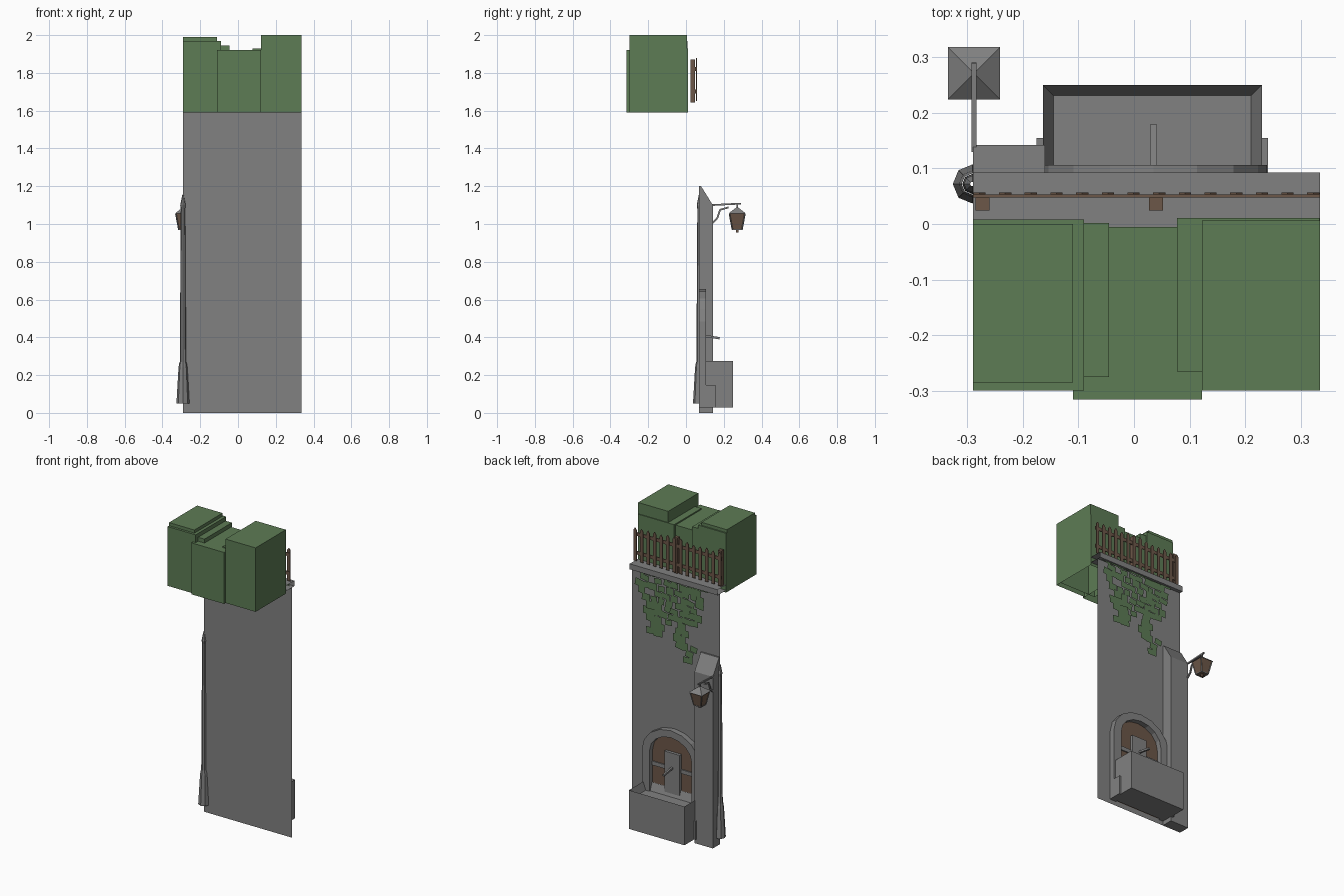
import bpy, bmesh, math, random
from mathutils import Vector, Matrix

if "Cube" in bpy.data.objects:
    bpy.data.objects.remove(bpy.data.objects["Cube"], do_unlink=True)
random.seed(4)


def material(name, color):
    m = bpy.data.materials.new(name)
    m.use_nodes = True
    m.diffuse_color = (*color, 1)
    m.node_tree.nodes["Principled BSDF"].inputs["Base Color"].default_value = (*color, 1)
    return m


STONE = material("grey stone", (0.22, 0.22, 0.22))
LEAF = material("leaf green", (0.11, 0.2, 0.09))
WOOD = material("brown wood", (0.15, 0.095, 0.065))


def finish(name, bm, mat):
    mesh = bpy.data.meshes.new(name)
    bm.to_mesh(mesh)
    bm.free()
    mesh.materials.append(mat)
    ob = bpy.data.objects.new(name, mesh)
    bpy.context.collection.objects.link(ob)
    return ob


def add_box(bm, x, y, z, open_bottom=False):
    verts = bmesh.ops.create_cube(bm, size=1)["verts"]
    for v in verts:
        v.co = [r[0] + (c + 0.5) * (r[1] - r[0]) for r, c in zip((x, y, z), v.co)]
    if open_bottom:
        low = [f for f in verts[0].link_faces if all(v.co.z < z[0] + 1e-5 for v in f.verts)]
        low += [f for v in verts[1:] for f in v.link_faces
                if f not in low and all(w.co.z < z[0] + 1e-5 for w in f.verts)]
        bmesh.ops.delete(bm, geom=list(set(low)), context="FACES_ONLY")


def boxes(name, mat, items, open_bottom=False):
    bm = bmesh.new()
    for item in items:
        add_box(bm, *item, open_bottom=open_bottom)
    return finish(name, bm, mat)


def sweep_x(name, mat, profile, x0, x1, caps=False):
    """Extrude a (y, z) profile along x."""
    bm = bmesh.new()
    a, b = ([bm.verts.new((x, y, z)) for y, z in profile] for x in (x0, x1))
    count = len(profile) if caps else len(profile) - 1
    for i in range(count):
        j = (i + 1) % len(profile)
        bm.faces.new((a[i], a[j], b[j], b[i]))
    if caps:
        bm.faces.new(a)
        bm.faces.new(b)
    bmesh.ops.recalc_face_normals(bm, faces=bm.faces)
    return finish(name, bm, mat)


def tube(name, mat, center, rings, sides=8, turn=0.0):
    """Open loft through (radius, z) rings."""
    bm = bmesh.new()
    loops = []
    for r, z in rings:
        angles = [turn + math.tau * k / sides for k in range(sides)]
        loops.append([bm.verts.new((center[0] + r * math.cos(t), center[1] + r * math.sin(t), z))
                      for t in angles])
    for lo, hi in zip(loops, loops[1:]):
        for k in range(sides):
            n = (k + 1) % sides
            bm.faces.new((lo[k], lo[n], hi[n], hi[k]))
    return finish(name, bm, mat)


def add_bar(bm, p, q, width):
    p, q = Vector(p), Vector(q)
    rot = (q - p).to_track_quat("Z", "X").to_matrix().to_4x4()
    size = Matrix.Diagonal((width, width, (q - p).length, 1))
    bmesh.ops.create_cube(bm, size=1, matrix=Matrix.Translation((p + q) / 2) @ rot @ size)


# Wall sheet and overhanging ledge with open ends
LEFT, RIGHT, WALL = 0.335, -0.29, 0.07
sweep_x("wall", STONE, [(WALL, 0), (WALL, 1.605)], RIGHT, LEFT)
sweep_x("ledge", STONE, [(-0.005, 1.605), (0.093, 1.605), (0.093, 1.64), (-0.005, 1.64)], RIGHT, LEFT)

# Buttress with sloping cap
sweep_x("pillar", STONE, [(WALL, 0), (0.142, 0), (0.142, 1.1), (0.08, 1.2), (WALL, 1.2)],
        RIGHT, -0.16, caps=True)

# Hedge blocks
boxes("hedge", LEAF, [
    ((-0.29, -0.09), (-0.3, 0.008), (1.59, 1.97)),
    ((-0.29, -0.11), (-0.285, 0.0), (1.591, 1.99)),
    ((-0.12, -0.045), (-0.275, 0.002), (1.591, 1.945)),
    ((-0.11, 0.122), (-0.316, -0.005), (1.59, 1.92)),
    ((0.077, 0.334), (-0.265, 0.011), (1.591, 1.928)),
    ((0.122, 0.335), (-0.3, 0.006), (1.59, 2.0))], open_bottom=True)

# Fence: rails, pickets with pointed tops, two posts
boxes("fence_rails", WOOD, [((RIGHT, LEFT), (0.048, 0.053), (z, z + 0.022)) for z in (1.69, 1.81)])
bm = bmesh.new()
for i in range(14):
    x = RIGHT + 0.012 + i * 0.0462
    top, w = 1.855 + random.uniform(-0.01, 0.01), 0.011
    outline = [(x - w, 1.65), (x + w, 1.65), (x + w, top), (x, top + 0.015), (x - w, top)]
    face = bm.faces.new([bm.verts.new((px, 0.053, pz)) for px, pz in outline])
    out = bmesh.ops.extrude_face_region(bm, geom=[face])["geom"]
    bmesh.ops.translate(bm, vec=(0, 0.004, 0), verts=[g for g in out if isinstance(g, bmesh.types.BMVert)])
bmesh.ops.recalc_face_normals(bm, faces=bm.faces)
finish("fence_pickets", bm, WOOD)
boxes("fence_posts", WOOD, [((x, x + 0.025), (0.024, 0.048), (1.642, 1.87)) for x in (-0.285, 0.027)])

# Hanging ivy: tilted flat leaves down to a ragged lower edge
EDGE = [(-0.18, 1.5), (-0.14, 1.3), (-0.1, 1.07), (-0.06, 1.07), (-0.02, 1.18), (0.05, 1.22),
        (0.1, 1.3), (0.14, 1.22), (0.2, 1.22), (0.24, 1.42), (0.29, 1.55)]


def lower_edge(x):
    for (x0, z0), (x1, z1) in zip(EDGE, EDGE[1:]):
        if x0 <= x <= x1:
            return z0 + (z1 - z0) * (x - x0) / (x1 - x0)
    return 2.0


bm = bmesh.new()
for row in range(14):
    z = 1.615 - row * 0.041
    for col in range(9):
        x = -0.17 + col * 0.056 + (row % 2) * 0.026 + random.uniform(-0.012, 0.012)
        if z - 0.02 < lower_edge(x) or random.random() < 0.06 + row * 0.015:
            continue
        w, h = random.uniform(0.022, 0.034), random.uniform(0.017, 0.025)
        tilt = Matrix.Rotation(random.uniform(-0.2, 0.1), 3, "Y")
        y = random.uniform(0.077, 0.086)
        quad = [tilt @ Vector((a * w, 0, b * h)) for a, b in ((1, -1), (-1, -1), (-1, 1), (1, 1))]
        bm.faces.new([bm.verts.new(p + Vector((x, y, z))) for p in quad])
finish("ivy", bm, LEAF)

# Fountain niche: flattened arch frame around a wooden back panel
CX, SPRING, FOOT = 0.035, 0.485, 0.03


def arch(rx, rz, steps=8):
    top = [(CX + rx * math.cos(math.pi * k / steps), SPRING + rz * math.sin(math.pi * k / steps))
           for k in range(steps + 1)]
    return [(CX + rx, FOOT)] + top + [(CX - rx, FOOT)]


outer, inner = arch(0.204, 0.17), arch(0.15, 0.125)
bm = bmesh.new()
rows = [[bm.verts.new((x, y, z)) for x, z in pts]
        for pts, y in ((outer, WALL), (outer, 0.106), (inner, 0.106), (inner, WALL))]
for a, b in zip(rows, rows[1:]):
    for i in range(len(outer) - 1):
        bm.faces.new((a[i], a[i + 1], b[i + 1], b[i]))
bmesh.ops.recalc_face_normals(bm, faces=bm.faces)
finish("arch_frame", bm, STONE)
bm = bmesh.new()
bm.faces.new([bm.verts.new((x, 0.073, z)) for x, z in reversed(inner)])
finish("niche_panel", bm, WOOD)
boxes("niche_band", STONE, [((CX - 0.15, CX + 0.15), (0.071, 0.08), (0.385, 0.41))])
boxes("spout_plate", STONE, [((CX - 0.054, CX + 0.054), (0.071, 0.092), (0.2, 0.505))])
bm = bmesh.new()
add_bar(bm, (CX, 0.085, 0.41), (CX, 0.178, 0.395), 0.012)
finish("spout", bm, STONE)

# Basin, hollowed from its top face, with end blocks
bm = bmesh.new()
add_box(bm, (-0.164, 0.23), (0.08, 0.25), (0.028, 0.276))
bm.faces.ensure_lookup_table()
top = max(bm.faces, key=lambda f: f.calc_center_median().z)
bmesh.ops.inset_region(bm, faces=[top], thickness=0.027)
bmesh.ops.translate(bm, vec=(0, 0, -0.05), verts=top.verts)
finish("basin", bm, STONE)
boxes("basin_blocks", STONE, [((x, x + 0.045), (WALL, 0.155), (0.028, 0.148)) for x in (-0.175, 0.196)])

# Corner downpipe with a flared sleeve
tube("downpipe", STONE, (-0.291, 0.072), [(0.018, 0.05), (0.017, 0.27), (0.012, 1.08), (0.015, 1.1), (0.004, 1.155)])
tube("pipe_sleeve", STONE, (-0.291, 0.072), [(0.035, 0.05), (0.024, 0.24), (0.019, 0.27)])

# Lantern on a bracket
LX, LY, TURN = -0.288, 0.271, math.pi / 4
bm = bmesh.new()
for p, q in (((0.13, 1.1), (0.29, 1.108)), ((0.14, 1.005), (0.165, 1.03)),
             ((0.165, 1.03), (0.18, 1.075)), ((0.18, 1.075), (0.225, 1.088)), ((LY, 1.08), (LY, 1.108))):
    add_bar(bm, (LX, *p), (LX, *q), 0.009)
finish("lantern_bracket", bm, STONE)
diag = math.sqrt(2)
tube("lantern_roof", STONE, (LX, LY), [(0.047 * diag, 1.055), (0.006, 1.088)], 4, TURN)
tube("lantern_glass", WOOD, (LX, LY), [(0.004, 0.972), (0.026 * diag, 0.972), (0.041 * diag, 1.055)], 4, TURN)
boxes("lantern_knob", WOOD, [((LX - 0.007, LX + 0.007), (LY - 0.007, LY + 0.007), (0.955, 0.974))])
bm = bmesh.new()
for k in range(4):
    a, b = (Vector((math.cos(t), math.sin(t), 0)) * diag for t in (TURN + k * math.pi / 2, TURN + (k + 1) * math.pi / 2))
    base = Vector((LX, LY, 0))
    low, high = Vector((0, 0, 0.972)), Vector((0, 0, 1.053))
    add_bar(bm, base + low + a * 0.026, base + high + a * 0.041, 0.005)
    add_bar(bm, base + low + a * 0.026, base + low + b * 0.026, 0.005)
finish("lantern_frame", bm, STONE)
